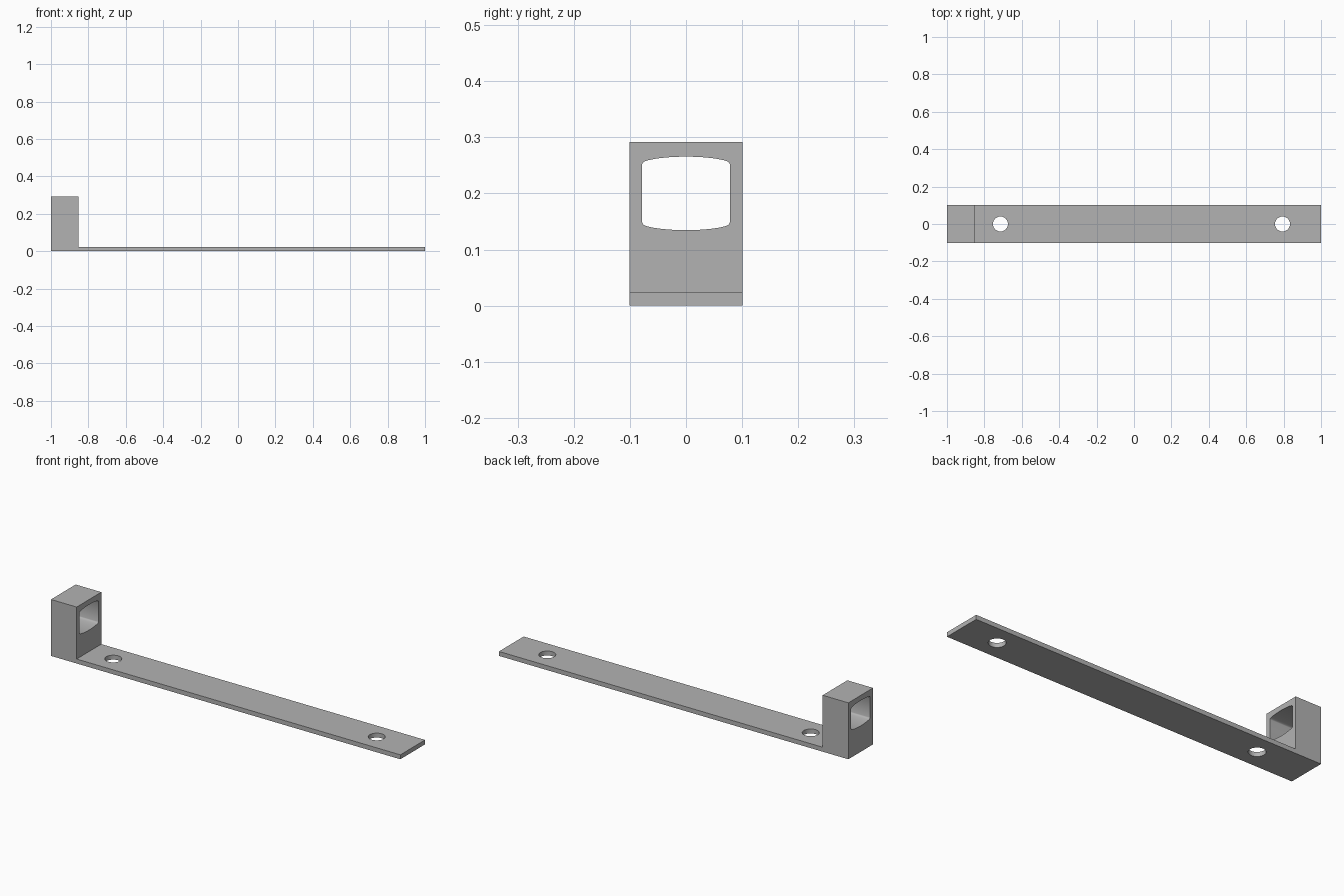
import bpy
import bmesh
import math
from mathutils import Vector

if "Cube" in bpy.data.objects:
    bpy.data.objects.remove(bpy.data.objects["Cube"])

HALF_W, HEIGHT, PLATE = 0.101, 0.292, 0.023
BLOCK_X = -0.853

grey = bpy.data.materials.new("plain grey")
grey.use_nodes = True
grey.diffuse_color = (0.45, 0.45, 0.45, 1)
grey.node_tree.nodes["Principled BSDF"].inputs["Base Color"].default_value = grey.diffuse_color


def prism(name, outline, sweep):
    """Closed solid made by sweeping a flat outline along a vector."""
    bm = bmesh.new()
    face = bm.faces.new([bm.verts.new(p) for p in outline])
    swept = bmesh.ops.extrude_face_region(bm, geom=[face], use_keep_orig=True)
    moved = [g for g in swept["geom"] if isinstance(g, bmesh.types.BMVert)]
    bmesh.ops.translate(bm, verts=moved, vec=Vector(sweep))
    bmesh.ops.recalc_face_normals(bm, faces=bm.faces)
    mesh = bpy.data.meshes.new(name)
    bm.to_mesh(mesh)
    bm.free()
    mesh.materials.append(grey)
    obj = bpy.data.objects.new(name, mesh)
    bpy.context.collection.objects.link(obj)
    return obj


# Mounting strip with an upright block at one end
profile = [(-1, 0), (1, 0), (1, PLATE), (BLOCK_X, PLATE), (BLOCK_X, HEIGHT), (-1, HEIGHT)]
bracket = prism("mounting_bracket", [(x, -HALF_W, z) for x, z in profile], (0, 2 * HALF_W, 0))

# Barrel-shaped opening through the block, mirrored from one quarter
quarter = [(0.078, 0.052), (0.0765, 0.055), (0.073, 0.0575), (0.066, 0.0595), (0.056, 0.0615),
           (0.044, 0.0632), (0.03, 0.0645), (0.015, 0.0653)]
upper = quarter + [(0, 0.0656)] + [(-y, z) for y, z in reversed(quarter)]
ring = upper + [(-y, -z) for y, z in upper]
cutters = [prism("opening_cutter", [(-1.1, y, 0.2 + z) for y, z in ring], (0.35, 0, 0))]

# Screw holes through the strip
for x in (-0.714, 0.794):
    circle = [(x + 0.04 * math.cos(a), 0.04 * math.sin(a), -0.1)
              for a in (math.tau * i / 48 for i in range(48))]
    cutters.append(prism("screw_hole_cutter", circle, (0, 0, 0.2)))

bpy.ops.object.select_all(action="DESELECT")
bracket.select_set(True)
bpy.context.view_layer.objects.active = bracket
for cutter in cutters:
    cutter.hide_render = True
    cut = bracket.modifiers.new("cut", "BOOLEAN")
    cut.operation = "DIFFERENCE"
    cut.solver = "EXACT"
    cut.object = cutter
    bpy.ops.object.modifier_apply(modifier=cut.name)
    bpy.data.objects.remove(cutter)

bpy.ops.object.shade_smooth_by_angle(angle=math.radians(35))
